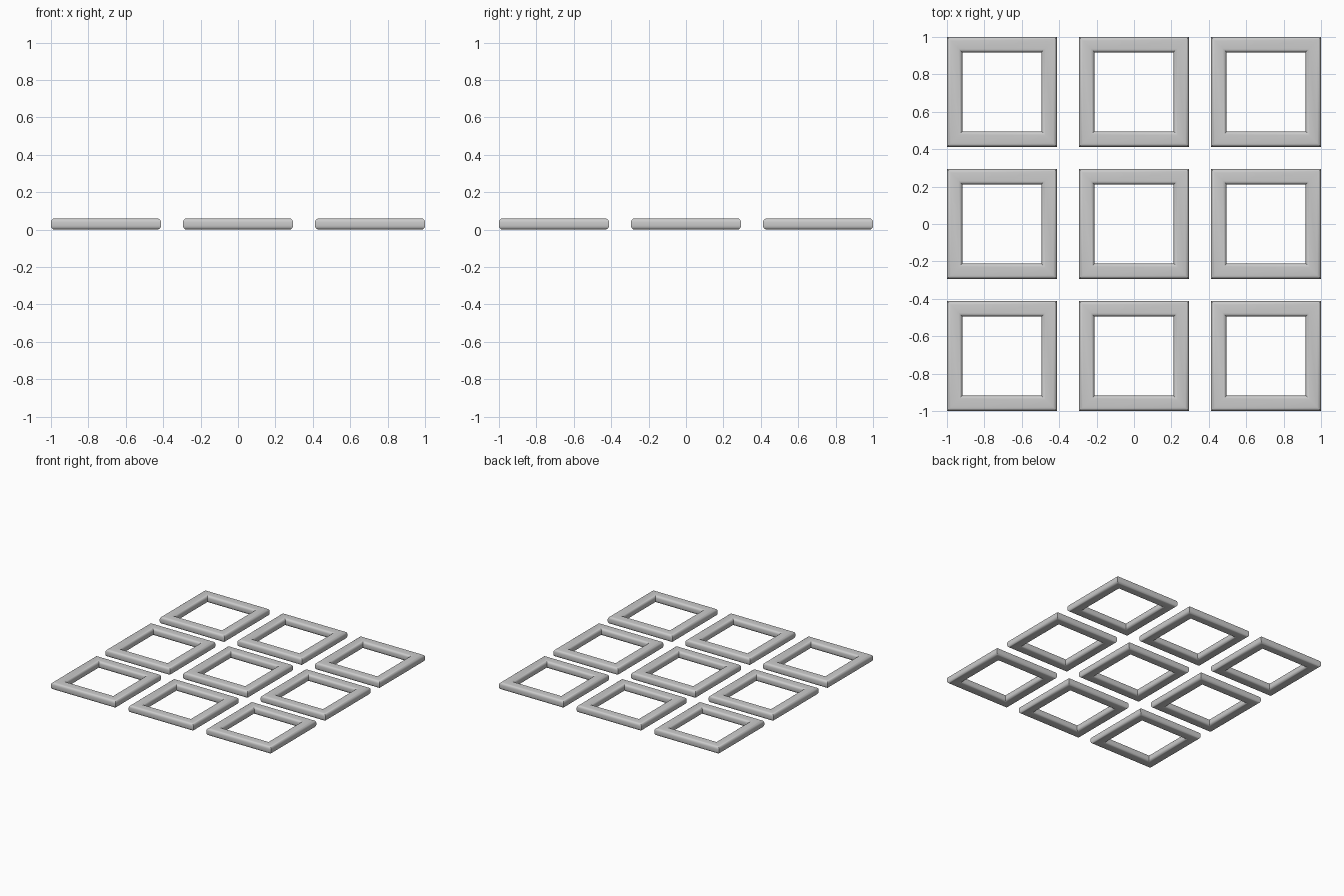
import bpy, bmesh
from math import sin, cos, pi, radians

if "Cube" in bpy.data.objects:
    bpy.data.objects.remove(bpy.data.objects["Cube"])

SPACING = 0.706            # distance between frame centres
OUTER = 0.294              # half width of one frame
BAR_W, BAR_H = 0.082, 0.06 # bar cross-section
RADIUS, STEPS = 0.02, 4    # rounded edges of the bar


def bar_profile():
    """Rounded rectangle as (distance from frame centre, height)."""
    pts = []
    mid = OUTER - BAR_W / 2
    a, b = BAR_W / 2 - RADIUS, BAR_H / 2 - RADIUS
    for q, (sx, sz) in enumerate([(1, 1), (-1, 1), (-1, -1), (1, -1)]):
        for i in range(STEPS + 1):
            t = (q + i / STEPS) * pi / 2
            pts.append((mid + sx * a + RADIUS * cos(t),
                        BAR_H / 2 + sz * b + RADIUS * sin(t)))
    return pts


def frame_mesh():
    """Sweep the bar profile around a square with mitred corners."""
    bm = bmesh.new()
    rings = [[bm.verts.new((sx * d, sy * d, z)) for d, z in bar_profile()]
             for sx, sy in [(1, 1), (-1, 1), (-1, -1), (1, -1)]]
    n = len(rings[0])
    for k in range(4):
        r, s = rings[k], rings[(k + 1) % 4]
        for i in range(n):
            j = (i + 1) % n
            bm.faces.new((r[i], s[i], s[j], r[j]))
    bmesh.ops.recalc_face_normals(bm, faces=bm.faces)
    # smooth bars, crisp mitres
    for f in bm.faces:
        f.smooth = True
    for e in bm.edges:
        if e.calc_face_angle(0) > radians(35):
            e.smooth = False
    mesh = bpy.data.meshes.new("square_frame")
    bm.to_mesh(mesh)
    bm.free()
    return mesh


# 3 x 3 grid of frames sharing one mesh
mesh = frame_mesh()
for row in range(3):
    for col in range(3):
        ob = bpy.data.objects.new(f"square_frame_{row + 1}_{col + 1}", mesh)
        ob.location = ((col - 1) * SPACING, (row - 1) * SPACING, 0)
        bpy.context.collection.objects.link(ob)
